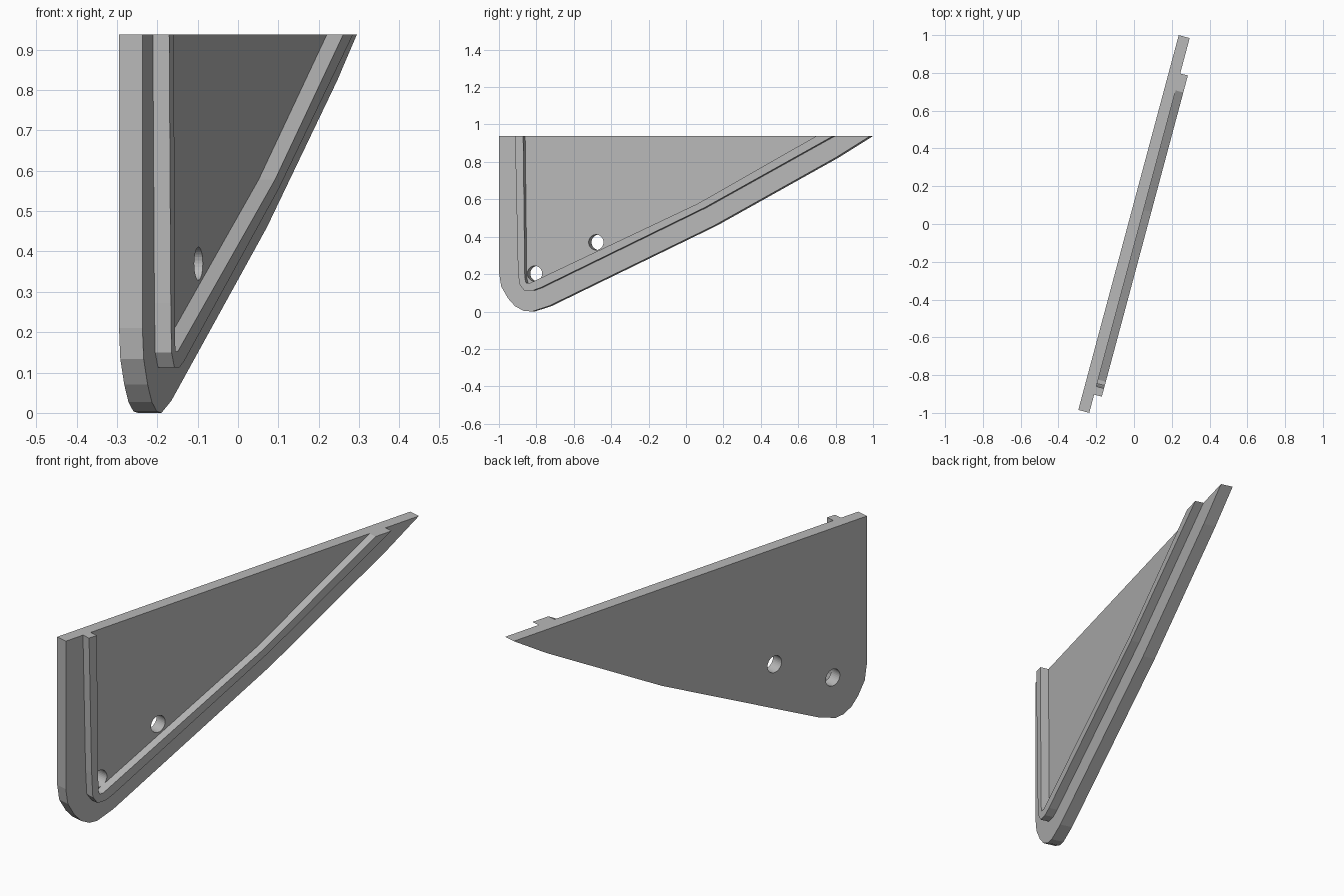
import bpy, bmesh, math
from mathutils import Matrix, Vector

if "Cube" in bpy.data.objects:
    bpy.data.objects.remove(bpy.data.objects["Cube"])

# Panel frame: local x runs along the panel, local y is up, local z is outward
A = math.radians(15)
along = Vector((math.sin(A), math.cos(A), 0))
out = Vector((math.cos(A), -math.sin(A), 0))
FRAME = Matrix((along, (0, 0, 1), out)).transposed().to_4x4()

grey = bpy.data.materials.new("plain grey")
grey.diffuse_color = (0.48, 0.48, 0.48, 1)
grey.use_nodes = True
grey.node_tree.nodes["Principled BSDF"].inputs["Base Color"].default_value = grey.diffuse_color

TOP = 0.938


def prism(name, outline, low, high):
    """Extrude an outline through the panel thickness."""
    bm = bmesh.new()
    face = bm.faces.new([bm.verts.new((u, z, low)) for u, z in outline])
    ext = bmesh.ops.extrude_face_region(bm, geom=[face])
    verts = [g for g in ext["geom"] if isinstance(g, bmesh.types.BMVert)]
    bmesh.ops.translate(bm, verts=verts, vec=(0, 0, high - low))
    bmesh.ops.recalc_face_normals(bm, faces=bm.faces)
    bm.transform(FRAME)
    mesh = bpy.data.meshes.new(name)
    bm.to_mesh(mesh)
    bm.free()
    mesh.materials.append(grey)
    ob = bpy.data.objects.new(name, mesh)
    bpy.context.collection.objects.link(ob)
    return ob


# Main plate with rounded lower corner
plate = prism("plate", [
    (-1.027, TOP), (-1.027, 0.21), (-1.015, 0.134), (-0.977, 0.07),
    (-0.937, 0.027), (-0.89, 0.004), (-0.845, 0), (-0.75, 0.03),
    (0.165, 0.46), (0.837, 0.823), (1.027, TOP)], -0.03, 0.03)

# Raised rib following the edge
rib_outer = [(-0.927, TOP), (-0.912, 0.272), (-0.905, 0.15), (-0.877, 0.112),
             (-0.83, 0.112), (-0.785, 0.128), (0.123, 0.556), (0.833, TOP)]
rib_inner = [(0.74, TOP), (0.086, 0.578), (-0.845, 0.152), (-0.866, 0.152),
             (-0.873, 0.18), (-0.882, TOP)]
prism("rib", rib_outer + rib_inner, 0.03, 0.072)

# Two round bolt holes
for i, (u, z) in enumerate([(-0.49, 0.37), (-0.829, 0.203)]):
    ring = [(u + 0.041 * math.cos(k * math.tau / 32),
             z + 0.041 * math.sin(k * math.tau / 32)) for k in range(32)]
    cutter = prism(f"hole_cutter_{i + 1}", ring, -0.1, 0.1)
    cutter.hide_render = True
    cutter.hide_set(True)
    mod = plate.modifiers.new(f"hole_{i + 1}", 'BOOLEAN')
    mod.operation = 'DIFFERENCE'
    mod.solver = 'EXACT'
    mod.object = cutter
